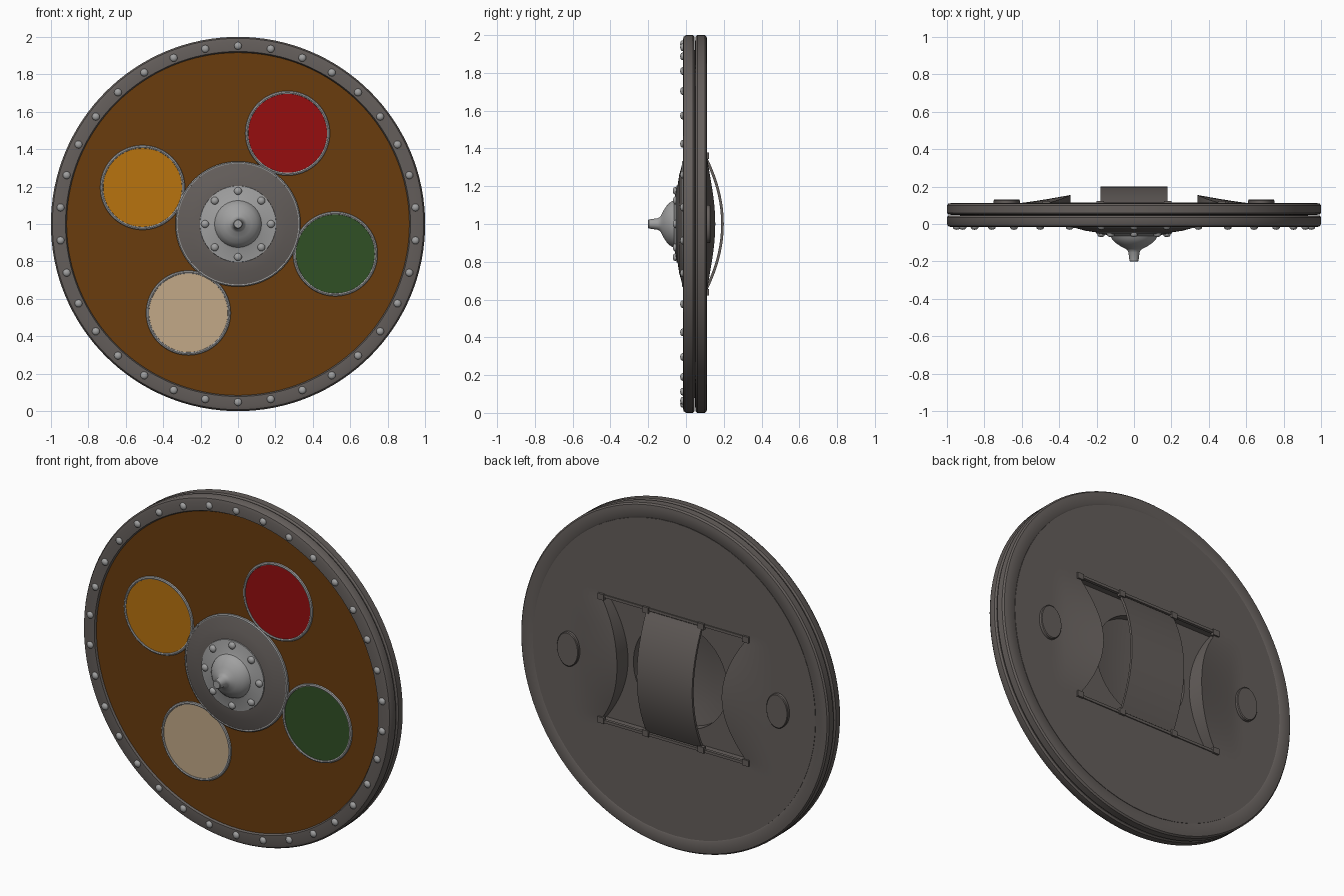
import bpy, bmesh, math

if "Cube" in bpy.data.objects:
    bpy.data.objects.remove(bpy.data.objects["Cube"])

def material(name, r, g, b):
    m = bpy.data.materials.new(name)
    lin = [(c / 255 / 12.92) if c < 10 else ((c / 255 + 0.055) / 1.055) ** 2.4 for c in (r, g, b)]
    m.diffuse_color = (*lin, 1)
    m.use_nodes = True
    m.node_tree.nodes["Principled BSDF"].inputs["Base Color"].default_value = m.diffuse_color
    return m

IRON = material("dark_iron", 100, 94, 91)
STEEL = material("light_steel", 160, 160, 160)
WOOD = material("brown_wood", 106, 60, 13)
RED = material("red_paint", 150, 13, 15)
ORANGE = material("orange_paint", 184, 115, 15)
GREEN = material("green_paint", 48, 80, 37)
TAN = material("tan_paint", 194, 169, 135)

def finish(name, bm, mat, angle=35):
    bmesh.ops.remove_doubles(bm, verts=bm.verts, dist=1e-5)
    bmesh.ops.recalc_face_normals(bm, faces=bm.faces)
    me = bpy.data.meshes.new(name)
    bm.to_mesh(me)
    bm.free()
    me.materials.append(mat)
    ob = bpy.data.objects.new(name, me)
    bpy.context.collection.objects.link(ob)
    bpy.ops.object.select_all(action='DESELECT')
    ob.select_set(True)
    bpy.context.view_layer.objects.active = ob
    bpy.ops.object.shade_smooth_by_angle(angle=math.radians(angle))
    return ob

def skin(bm, rings, closed):
    """Quads between successive vertex rings."""
    n = len(rings[0])
    for i in range(len(rings) if closed else len(rings) - 1):
        a, b = rings[i], rings[(i + 1) % len(rings)]
        for j in range(n):
            k = (j + 1) % n
            bm.faces.new((a[j], a[k], b[k], b[j]))

def lathe(name, profile, mat, centres=((0, 1),), n=96, closed=True, dy=0):
    """Spin (radius, y) points around the y axis at each (x, z) centre."""
    bm = bmesh.new()
    for cx, cz in centres:
        rings = []
        for r, y in profile:
            rings.append([bm.verts.new((cx + r * math.sin(2 * math.pi * j / n), y + dy,
                                        cz + r * math.cos(2 * math.pi * j / n))) for j in range(n)])
        skin(bm, rings, closed)
    return finish(name, bm, mat)

def around(count, r):
    return [(r * math.sin(2 * math.pi * i / count), 1 + r * math.cos(2 * math.pi * i / count))
            for i in range(count)]

def box(bm, x, y, z, sx, sy, sz):
    vs = bmesh.ops.create_cube(bm, size=1)["verts"]
    for v in vs:
        v.co = (x + v.co.x * sx, y + v.co.y * sy, z + v.co.z * sz)

# Two-part rim with a groove between the halves
lathe("front_rim", [(.915, -.004), (.922, -.016), (.975, -.017), (.992, -.012), (1, 0),
                    (1, .036), (.992, .046), (.915, .046)], IRON, n=128)
lathe("back_rim", [(.915, .046), (.992, .05), (1, .06), (1, .1), (.992, .109),
                   (.975, .112), (.925, .112), (.915, .106)], IRON, n=128)

# Wooden board and its iron backing
lathe("wood_board", [(.31, -.005), (.918, -.005), (.918, .046), (.31, .046)], WOOD)
lathe("board_backing", [(.305, .0), (.31, .0), (.31, .046), (.918, .046), (.918, .052), (.305, .052)], IRON)

# Rivets
dome = [(.021, 0), (.020, -.008), (.015, -.014), (.007, -.017), (0, -.018)]
lathe("rim_rivets", dome, STEEL, around(34, .952), 12, False, dy=-.013)

# Painted roundels with steel rings
roundels = [("red", RED, (.265, 1.485)), ("orange", ORANGE, (-.51, 1.195)),
            ("green", GREEN, (.52, .84)), ("tan", TAN, (-.265, .525))]
for label, mat, c in roundels:
    lathe(label + "_roundel", [(0, -.002), (.217, -.002), (.217, -.009), (0, -.009)], mat, [c], 64, False)
lathe("roundel_rings", [(.209, -.004), (.211, -.012), (.217, -.015), (.224, -.012), (.227, -.004)],
      STEEL, [c for _, _, c in roundels], 64)

# Boss: sloping plate, steel edge, domed cap with spike, rivets
lathe("boss_plate", [(0, -.045), (.2, -.045), (.26, -.036), (.329, -.017), (.329, -.003),
                     (.29, -.006), (.2, -.03), (0, -.03)], IRON, closed=False)
lathe("boss_edge", [(.322, -.004), (.323, -.02), (.329, -.021), (.335, -.016), (.335, -.004)], STEEL)
lathe("boss_cap", [(0, -.04), (.205, -.04), (.203, -.05), (.135, -.06), (.125, -.064), (.118, -.08),
                   (.1, -.1), (.072, -.119), (.045, -.132), (.036, -.14), (.03, -.152),
                   (.024, -.197), (.021, -.2), (0, -.2)], STEEL, n=64, closed=False)
lathe("boss_rivets", dome, STEEL, around(8, .176), 14, False, dy=-.052)

# Back panel: disc with a pinched opening whose sides swell outward
K, HX, HW, HZ = 24, .34, .48, .37
edge = []
for i in range(K):
    edge.append((-HW + 2 * HW * i / K, HZ))
for i in range(K):
    t = 1 - 2 * i / K
    edge.append((HX + (HW - HX) * t * t, HZ * t))
edge += [(-x, -z) for x, z in edge]

def swell(x, z):
    side = max(0, min(1, 1 - (abs(x) - HX) / .29))
    return .11 + .045 * side ** 1.2 * max(0, 1 - (z / HZ) ** 2)

bm = bmesh.new()
rings = []
for s in range(15):
    f = s / 14
    ring = []
    for x, z in edge:
        d = math.hypot(x, z)
        k = (1 - f) * .918 / d + f
        ring.append(bm.verts.new((x * k, swell(x * k, z * k), 1 + z * k)))
    rings.append(ring)
rings.append([bm.verts.new((x, .05, 1 + z)) for x, z in edge])
rings.append([bm.verts.new((v.co.x, .05, v.co.z)) for v in rings[0]])
skin(bm, rings, True)
finish("back_panel", bm, IRON)

# Arched arm strap
bm = bmesh.new()
rings = []
for i in range(25):
    t = -1 + i / 12
    y, z = .11 + .09 * (1 - t * t), 1 + .355 * t
    rings.append([bm.verts.new((sx * .18, y - d, 1 + (z - 1) * (1 - d)))
                  for sx, d in ((-1, 0), (1, 0), (1, .014), (-1, .014))])
skin(bm, rings, False)
bm.faces.new(rings[0])
bm.faces.new(rings[-1])
finish("arm_strap", bm, IRON)

# Binding bars along the opening, with strap clips
bm = bmesh.new()
for s in (-1, 1):
    box(bm, 0, .107, 1 + s * .368, .97, .018, .016)
    for x in (-.47, -.18, .18, .47):
        box(bm, x, .111, 1 + s * .362, .04, .022, .035)
finish("strap_bars", bm, IRON)

# Oval caps on either side of the opening
for x, side in ((-.68, "left"), (.68, "right")):
    ob = lathe("oval_cap_" + side, [(0, .1), (.1, .1), (.1, .126), (.095, .13), (0, .13)],
               IRON, [(0, 0)], 40, False)
    for v in ob.data.vertices:
        v.co.x = v.co.x * .7 + x
        v.co.z += 1
